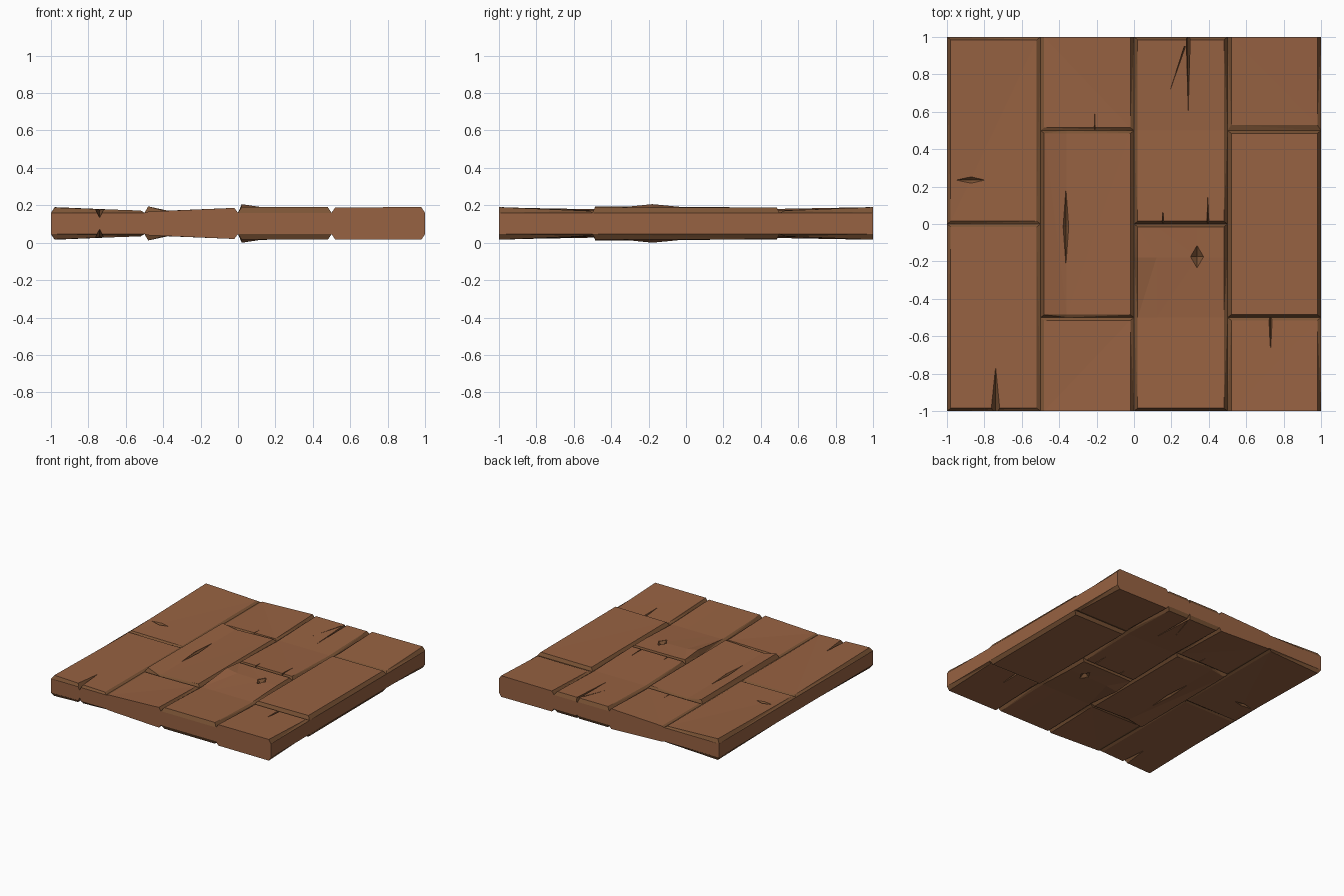
import bpy, bmesh
from mathutils import Vector

if "Cube" in bpy.data.objects:
    bpy.data.objects.remove(bpy.data.objects["Cube"])

MID = 0.103      # the slab is symmetric above and below this height
SEAM = 0.16      # height of the seams between planks


def material(name, rgb):
    m = bpy.data.materials.new(name)
    m.diffuse_color = (*rgb, 1)
    m.use_nodes = True
    m.node_tree.nodes["Principled BSDF"].inputs["Base Color"].default_value = m.diffuse_color
    return m


WOOD = material("brown wood", (0.31, 0.122, 0.054))
GROOVE = material("dark brown groove", (0.20, 0.088, 0.036))


def finish(bm, name):
    bmesh.ops.recalc_face_normals(bm, faces=bm.faces)
    me = bpy.data.meshes.new(name)
    bm.to_mesh(me)
    bm.free()
    me.materials.append(WOOD)
    me.materials.append(GROOVE)
    ob = bpy.data.objects.new(name, me)
    bpy.context.collection.objects.link(ob)
    return ob


def flip(z):
    return 2 * MID - z


def crack_cutter(name, cracks):
    """Pointed V notches, on the top and mirrored on the underside.
    Each crack: kind, start, end, half width, surface height, depth."""
    bm = bmesh.new()
    for kind, a, b, hw, s, depth in cracks:
        a, b = Vector(a), Vector(b)
        d = (b - a).normalized()
        n = Vector((-d.y, d.x)) * hw
        if kind == "wedge":
            outline, deep = [a - n, b, a + n], a
        else:
            deep = (a + b) / 2
            outline = [a, deep - n, b, deep + n]
        for side in (lambda z: z, flip):
            low = [bm.verts.new((p.x, p.y, side(s))) for p in outline]
            top = [bm.verts.new((p.x, p.y, side(s + 0.05))) for p in outline]
            tip = bm.verts.new((deep.x, deep.y, side(s - depth)))
            bm.faces.new(top)
            for i in range(len(low)):
                j = (i + 1) % len(low)
                bm.faces.new((low[i], low[j], top[j], top[i]))
                bm.faces.new((low[j], low[i], tip))
    for f in bm.faces:
        f.material_index = 1
    ob = finish(bm, name)
    ob.hide_render = True
    ob.hide_set(True)
    return ob


def plank(name, xs, ys, heights, inset=(0.02, 0.02, 0.015, 0.015), cracks=()):
    """Worn plank: heights has one row per y; inset is the bevel at
    the left, right, front and back."""
    nx, ny = len(xs), len(ys)
    ix, iy = list(xs), list(ys)
    ix[0] += inset[0]
    ix[-1] -= inset[1]
    iy[0] += inset[2]
    iy[-1] -= inset[3]
    ring = ([(i, 0) for i in range(nx)] + [(nx - 1, j) for j in range(1, ny)]
            + [(i, ny - 1) for i in range(nx - 2, -1, -1)]
            + [(0, j) for j in range(ny - 2, 0, -1)])
    bm = bmesh.new()
    rims = []
    for side in (lambda z: z, flip):
        grid = {(i, j): bm.verts.new((ix[i], iy[j], side(heights[j][i])))
                for i in range(nx) for j in range(ny)}
        for i in range(nx - 1):
            for j in range(ny - 1):
                bm.faces.new((grid[i, j], grid[i + 1, j],
                              grid[i + 1, j + 1], grid[i, j + 1]))
        rim = [bm.verts.new((xs[i], ys[j], side(SEAM))) for i, j in ring]
        # bevels round the plank; square-cut ends keep the wood colour
        for k in range(len(ring)):
            m = (k + 1) % len(ring)
            f = bm.faces.new((rim[k], rim[m], grid[ring[m]], grid[ring[k]]))
            f.normal_update()
            f.material_index = 1 if abs(f.normal.z) > 0.1 else 0
        rims.append(rim)
    up, dn = rims
    for k in range(len(ring)):
        m = (k + 1) % len(ring)
        bm.faces.new((dn[k], dn[m], up[m], up[k]))
    bmesh.ops.triangulate(bm, faces=bm.faces)
    ob = finish(bm, name)
    if cracks:
        mod = ob.modifiers.new("cracks", "BOOLEAN")
        mod.operation = "DIFFERENCE"
        mod.solver = "EXACT"
        mod.object = crack_cutter(name + "_crack_cutter", cracks)


FRONT_CUT = (0.02, 0.02, 0.0, 0.015)   # plank cut square at the front edge
BACK_CUT = (0.02, 0.02, 0.015, 0.0)    # plank cut square at the back edge

# first column: two long planks
plank("left_front_plank", (-1, -0.5), (-1, 0),
      [[0.188, 0.172], [0.170, 0.168]],
      cracks=[("wedge", (-0.74, -1.02), (-0.74, -0.74), 0.026, 0.180, 0.05)])
plank("left_back_plank", (-1, -0.5), (0, 1),
      [[0.172, 0.168], [0.190, 0.171]],
      cracks=[("diamond", (-0.95, 0.235), (-0.79, 0.235), 0.018, 0.173, 0.02)])

# second column: half, full, half
plank("inner_left_front_plank", (-0.5, 0), (-1, -0.5),
      [[0.166, 0.186], [0.166, 0.172]], FRONT_CUT)
plank("inner_left_middle_plank", (-0.5, -0.36, 0), (-0.5, 0.5),
      [[0.194, 0.168, 0.182], [0.188, 0.168, 0.180]],
      cracks=[("diamond", (-0.364, -0.22), (-0.364, 0.19), 0.015, 0.168, 0.02)])
plank("inner_left_back_plank", (-0.5, 0), (0.5, 1),
      [[0.166, 0.171], [0.167, 0.186]], BACK_CUT,
      cracks=[("wedge", (-0.21, 0.49), (-0.21, 0.60), 0.004, 0.170, 0.015)])

# third column: two long planks, the front one with a raised hump
plank("inner_right_front_plank", (0, 0.12, 0.34, 0.5), (-1, -0.5, -0.18, 0),
      [[0.190, 0.190, 0.190, 0.190], [0.173, 0.173, 0.172, 0.172],
       [0.206, 0.191, 0.186, 0.186], [0.190, 0.188, 0.187, 0.187]],
      cracks=[("diamond", (0.337, -0.235), (0.337, -0.115), 0.035, 0.183, 0.03)])
plank("inner_right_back_plank", (0, 0.5), (0, 0.5, 1),
      [[0.188, 0.187], [0.173, 0.173], [0.188, 0.188]],
      cracks=[("wedge", (0.155, -0.01), (0.155, 0.08), 0.006, 0.183, 0.02),
              ("wedge", (0.395, -0.01), (0.395, 0.16), 0.006, 0.183, 0.02),
              ("wedge", (0.29, 1.02), (0.29, 0.58), 0.011, 0.178, 0.03),
              ("wedge", (0.272, 0.95), (0.185, 0.69), 0.003, 0.178, 0.01)])

# fourth column: half, full, half
plank("right_front_plank", (0.5, 1), (-1, -0.5),
      [[0.189, 0.190], [0.170, 0.170]], FRONT_CUT,
      cracks=[("wedge", (0.73, -0.49), (0.73, -0.68), 0.011, 0.173, 0.025)])
plank("right_middle_plank", (0.5, 1), (-0.5, 0.5),
      [[0.186, 0.190], [0.185, 0.187]])
plank("right_back_plank", (0.5, 1), (0.5, 1),
      [[0.170, 0.172], [0.187, 0.190]], (0.02, 0.02, 0.03, 0.0))
